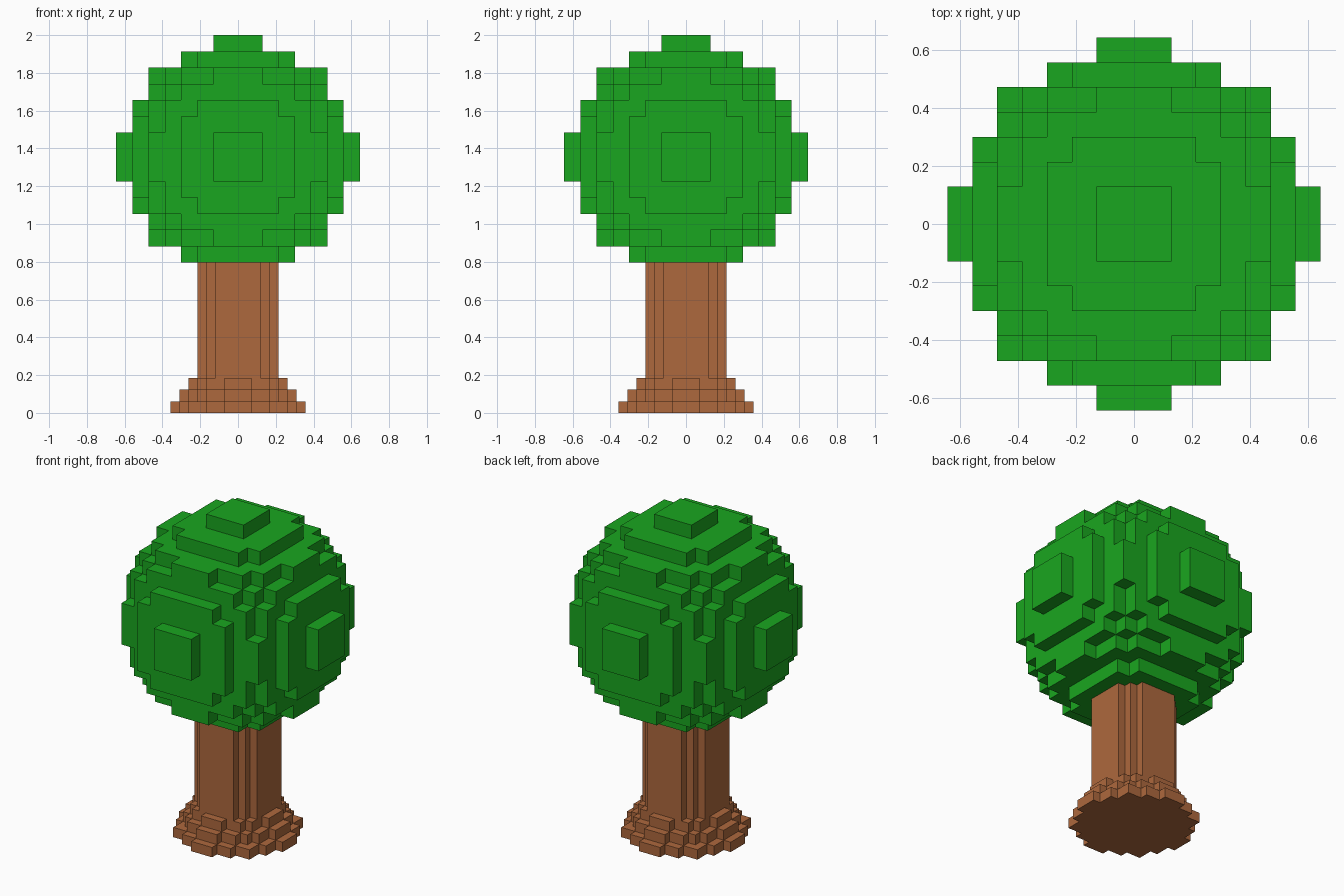
import bpy, bmesh
from mathutils import Vector

if "Cube" in bpy.data.objects:
    bpy.data.objects.remove(bpy.data.objects["Cube"])


def material(name, rgb):
    m = bpy.data.materials.new(name)
    m.diffuse_color = (*rgb, 1)
    m.use_nodes = True
    m.node_tree.nodes["Principled BSDF"].inputs["Base Color"].default_value = m.diffuse_color
    return m


def voxel_part(name, cells, edge_xy, edge_z, mat):
    """Build only the exposed cube faces of a set of (i, j, k) cells."""
    bm = bmesh.new()
    verts = {}

    def vert(key):
        if key not in verts:
            i, j, k = key
            verts[key] = bm.verts.new((edge_xy(i), edge_xy(j), edge_z(k)))
        return verts[key]

    for cell in cells:
        for axis in range(3):
            u, v = (axis + 1) % 3, (axis + 2) % 3
            for side in (0, 1):
                nb = list(cell)
                nb[axis] += 1 if side else -1
                if tuple(nb) in cells:
                    continue
                loop = []
                for du, dv in ((0, 0), (1, 0), (1, 1), (0, 1)):
                    key = list(cell)
                    key[axis] += side
                    key[u] += du
                    key[v] += dv
                    loop.append(vert(tuple(key)))
                bm.faces.new(loop if side else loop[::-1])
    mesh = bpy.data.meshes.new(name)
    bm.to_mesh(mesh)
    bm.free()
    mesh.materials.append(mat)
    ob = bpy.data.objects.new(name, mesh)
    bpy.context.collection.objects.link(ob)
    return ob


green = material("leaf_green", (0.01, 0.38, 0.014))
brown = material("bark_brown", (0.42, 0.14, 0.047))

# Foliage: blocky ball, 15 cubes across
S = 0.086
R = range(-7, 8)
ball = {(i, j, k) for i in R for j in R for k in R
        if i * i + j * j + k * k <= 51}
voxel_part("foliage", ball,
           lambda i: (i - 0.5) * S,
           lambda k: 1.355 + (k - 0.5) * S, green)

# Trunk: three stepped root discs, then a tall blocky column
T = 0.0478
levels = [0, 0.0613, 0.1226, 0.184, 0.797]
radii_sq = [51, 38, 27, 20]
disc_stack = {(i, j, k) for k, r2 in enumerate(radii_sq)
              for i in R for j in R if i * i + j * j <= r2}
voxel_part("trunk", disc_stack,
           lambda i: (i - 0.5) * T,
           lambda k: levels[k], brown)
